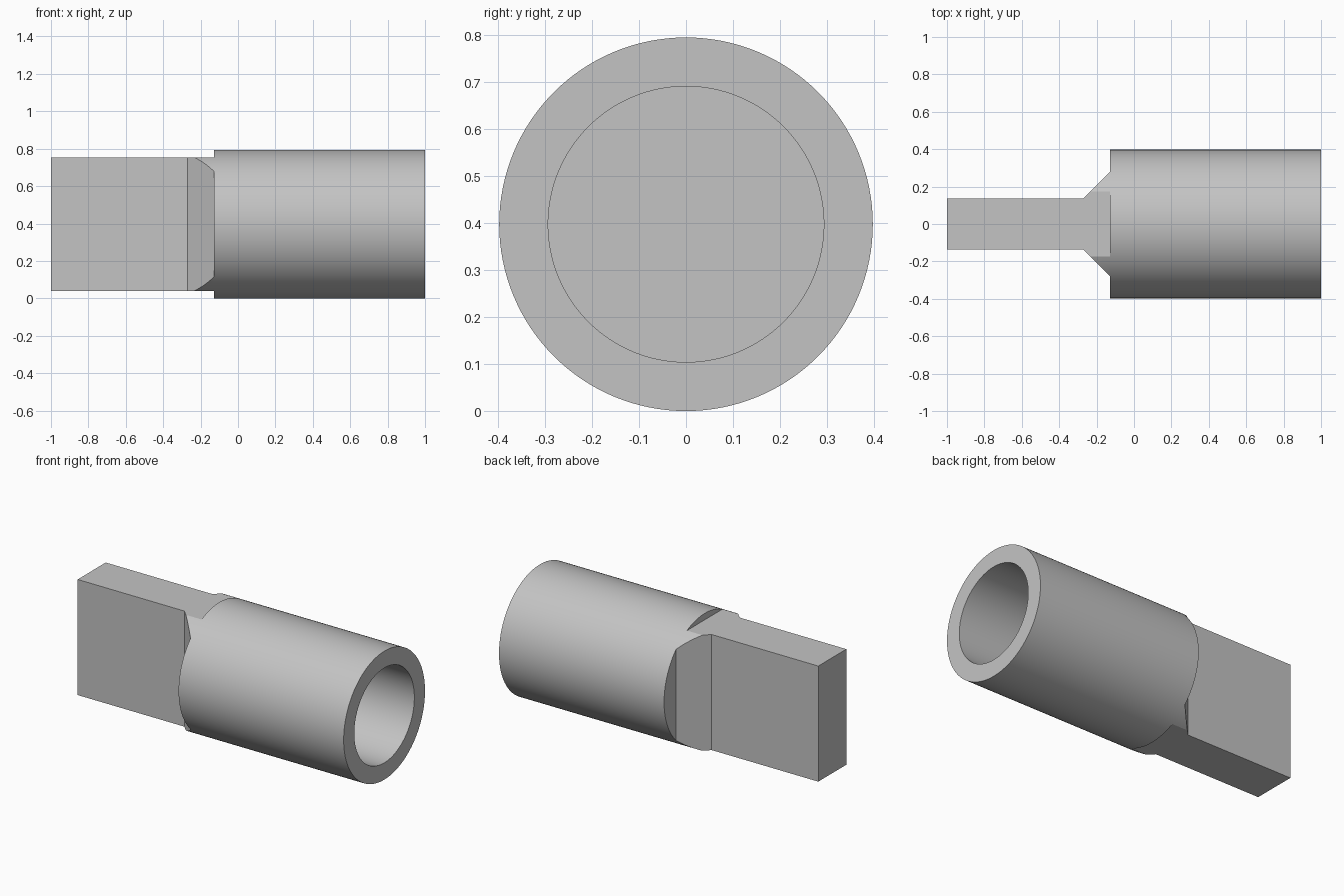
import bpy, bmesh, math
from mathutils import Matrix

cube = bpy.data.objects.get("Cube")
if cube:
    bpy.data.objects.remove(cube, do_unlink=True)

RADIUS, BORE = 0.397, 0.293
SHOULDER, FLOOR = -0.128, 0.0
TANG_Y, TANG_Z, FLARE_Y = 0.137, 0.357, 0.28
SIDES = 128

grey = bpy.data.materials.new("plain_grey")
grey.use_nodes = True
colour = (0.55, 0.55, 0.55, 1)
grey.diffuse_color = colour
grey.node_tree.nodes["Principled BSDF"].inputs["Base Color"].default_value = colour


def finish(bm, name):
    bmesh.ops.remove_doubles(bm, verts=bm.verts, dist=1e-5)
    bmesh.ops.recalc_face_normals(bm, faces=bm.faces)
    mesh = bpy.data.meshes.new(name)
    bm.to_mesh(mesh)
    bm.free()
    mesh.materials.append(grey)
    obj = bpy.data.objects.new(name, mesh)
    bpy.context.collection.objects.link(obj)
    obj.location.z = RADIUS
    return obj


def lathe(name, profile):
    """Turn an (x, radius) profile around the x axis."""
    bm = bmesh.new()
    verts = [bm.verts.new((x, 0, r)) for x, r in profile]
    edges = [bm.edges.new(pair) for pair in zip(verts, verts[1:])]
    bmesh.ops.spin(bm, geom=verts + edges, cent=(0, 0, 0), axis=(1, 0, 0),
                   angle=math.tau, steps=SIDES, use_duplicate=False)
    return finish(bm, name)


def smooth(obj):
    bpy.ops.object.select_all(action='DESELECT')
    obj.select_set(True)
    bpy.context.view_layer.objects.active = obj
    bpy.ops.object.shade_smooth_by_angle(angle=math.radians(25))


# Round socket with a blind bore
socket = lathe("socket_body", [(SHOULDER, 0), (SHOULDER, RADIUS), (1, RADIUS),
                               (1, BORE), (FLOOR, BORE), (FLOOR, 0)])

# Flat tang that flares out to the socket shoulder
half = [(-1, TANG_Y), (SHOULDER - FLARE_Y + TANG_Y, TANG_Y), (SHOULDER, FLARE_Y)]
outline = half + [(x, -y) for x, y in reversed(half)]
bm = bmesh.new()
base = bm.faces.new([bm.verts.new((x, y, -TANG_Z)) for x, y in outline])
top = bmesh.ops.extrude_face_region(bm, geom=[base], use_keep_orig=True)
bmesh.ops.translate(bm, vec=(0, 0, 2 * TANG_Z),
                    verts=[v for v in top["geom"] if isinstance(v, bmesh.types.BMVert)])
tang = finish(bm, "flared_tang")

# Trim the flare corners to the socket's round outline
trim = lathe("round_trim", [(-1.2, 0), (-1.2, RADIUS), (0.2, RADIUS), (0.2, 0)])
trim.hide_render = True
cut = tang.modifiers.new("round_corners", 'BOOLEAN')
cut.operation = 'INTERSECT'
cut.solver = 'EXACT'
cut.object = trim
bpy.context.view_layer.objects.active = tang
bpy.ops.object.modifier_apply(modifier=cut.name)
bpy.data.objects.remove(trim, do_unlink=True)

for part in (socket, tang):
    smooth(part)
